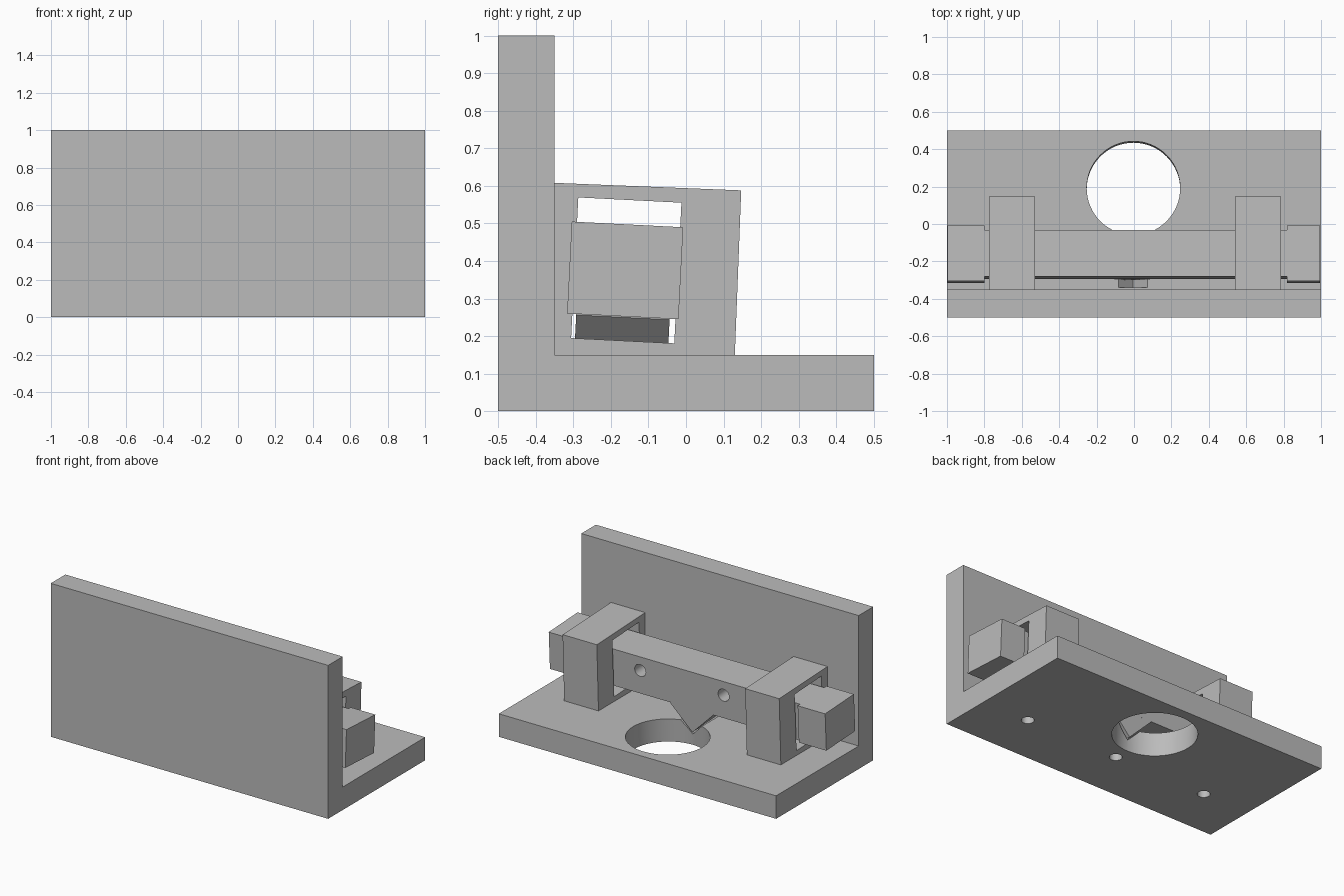
import bpy, bmesh, math
from mathutils import Matrix, Vector

if "Cube" in bpy.data.objects:
    bpy.data.objects.remove(bpy.data.objects["Cube"])

TILT = -0.051  # the sliding assembly leans slightly

grey = bpy.data.materials.new("plain grey")
grey.diffuse_color = (0.5, 0.5, 0.5, 1)
grey.use_nodes = True
grey.node_tree.nodes["Principled BSDF"].inputs["Base Color"].default_value = grey.diffuse_color


def add_object(name, bm):
    bmesh.ops.recalc_face_normals(bm, faces=bm.faces)
    me = bpy.data.meshes.new(name)
    bm.to_mesh(me)
    bm.free()
    me.materials.append(grey)
    ob = bpy.data.objects.new(name, me)
    bpy.context.collection.objects.link(ob)
    return ob


def box(name, center, size, rot=None):
    bm = bmesh.new()
    m = Matrix.Translation(center) @ (rot or Matrix()) @ Matrix.Diagonal((*size, 1))
    bmesh.ops.create_cube(bm, size=1, matrix=m)
    return add_object(name, bm)


def cylinder(name, center, radius, depth, rot, segments=32):
    bm = bmesh.new()
    bmesh.ops.create_cone(bm, cap_ends=True, segments=segments, radius1=radius,
                          radius2=radius, depth=depth,
                          matrix=Matrix.Translation(center) @ rot)
    return add_object(name, bm)


def prism(name, profile, x0, x1):
    """Extrude a (y, z) profile along x."""
    bm = bmesh.new()
    face = bm.faces.new([bm.verts.new((x0, y, z)) for y, z in profile])
    ext = bmesh.ops.extrude_face_region(bm, geom=[face])
    verts = [g for g in ext["geom"] if isinstance(g, bmesh.types.BMVert)]
    bmesh.ops.translate(bm, vec=(x1 - x0, 0, 0), verts=verts)
    return add_object(name, bm)


def cut(ob, cutters):
    """Subtract the cutters, apply, and delete them."""
    for c in cutters:
        mod = ob.modifiers.new("cut", "BOOLEAN")
        mod.operation, mod.solver, mod.object = "DIFFERENCE", "EXACT", c
    bpy.context.view_layer.update()
    deps = bpy.context.evaluated_depsgraph_get()
    me = bpy.data.meshes.new_from_object(ob.evaluated_get(deps))
    ob.modifiers.clear()
    ob.data = me
    for c in cutters:
        bpy.data.objects.remove(c)


def smooth(ob):
    bpy.ops.object.select_all(action="DESELECT")
    ob.select_set(True)
    bpy.context.view_layer.objects.active = ob
    bpy.ops.object.shade_smooth_by_angle(angle=math.radians(30))


lean = Matrix.Rotation(TILT, 4, "X")
diamond = Matrix.Rotation(math.radians(45), 4, "Y")

# L-shaped bracket: upright wall and floor
bracket = prism("bracket", [(-0.5, 0), (0.5, 0), (0.5, 0.15), (-0.35, 0.15),
                            (-0.35, 1), (-0.5, 1)], -1, 1)
# large floor hole, V groove under the latch, three screw holes
cutters = [cylinder("hole_cutter", (-0.003, 0.188, 0.075), 0.25, 0.5, lean, 64),
           box("groove_cutter", (-0.005, -0.14, 0.245), (0.245, 0.40, 0.245), diamond)]
cutters += [cylinder("screw_cutter", (x, -0.165, 0.05), 0.038, 0.22, Matrix(), 32)
            for x in (-0.667, 0, 0.667)]
cut(bracket, cutters)
smooth(bracket)

# two guide posts with a tilted window
for name, x0, x1 in (("left_guide", -0.775, -0.53), ("right_guide", 0.54, 0.787)):
    guide = prism(name, [(-0.35, 0.15), (0.13, 0.15), (0.147, 0.588), (-0.35, 0.608)],
                  x0, x1)
    cut(guide, [box("window_cutter", ((x0 + x1) / 2, -0.159, 0.375),
                    (0.5, 0.275, 0.375), lean)])

# sliding bar with two holes in its back face
mid = Vector((0.01, -0.162, 0.375))
bar = box("sliding_bar", mid, (1.64, 0.25, 0.245), lean)
upright = lean @ Matrix.Rotation(math.pi / 2, 4, "X")
cut(bar, [cylinder("bar_hole_cutter", (x, -0.04, 0.40), 0.04, 0.2, upright)
          for x in (-0.246, 0.355)])
smooth(bar)

# larger end blocks
box("left_end_block", (-0.899, mid.y, mid.z), (0.198, 0.297, 0.245), lean)
box("right_end_block", (0.907, mid.y, mid.z), (0.176, 0.297, 0.245), lean)

# pointed latch under the bar
box("latch_point", (-0.01, -0.168, 0.25), (0.22, 0.249, 0.22), lean @ diamond)
